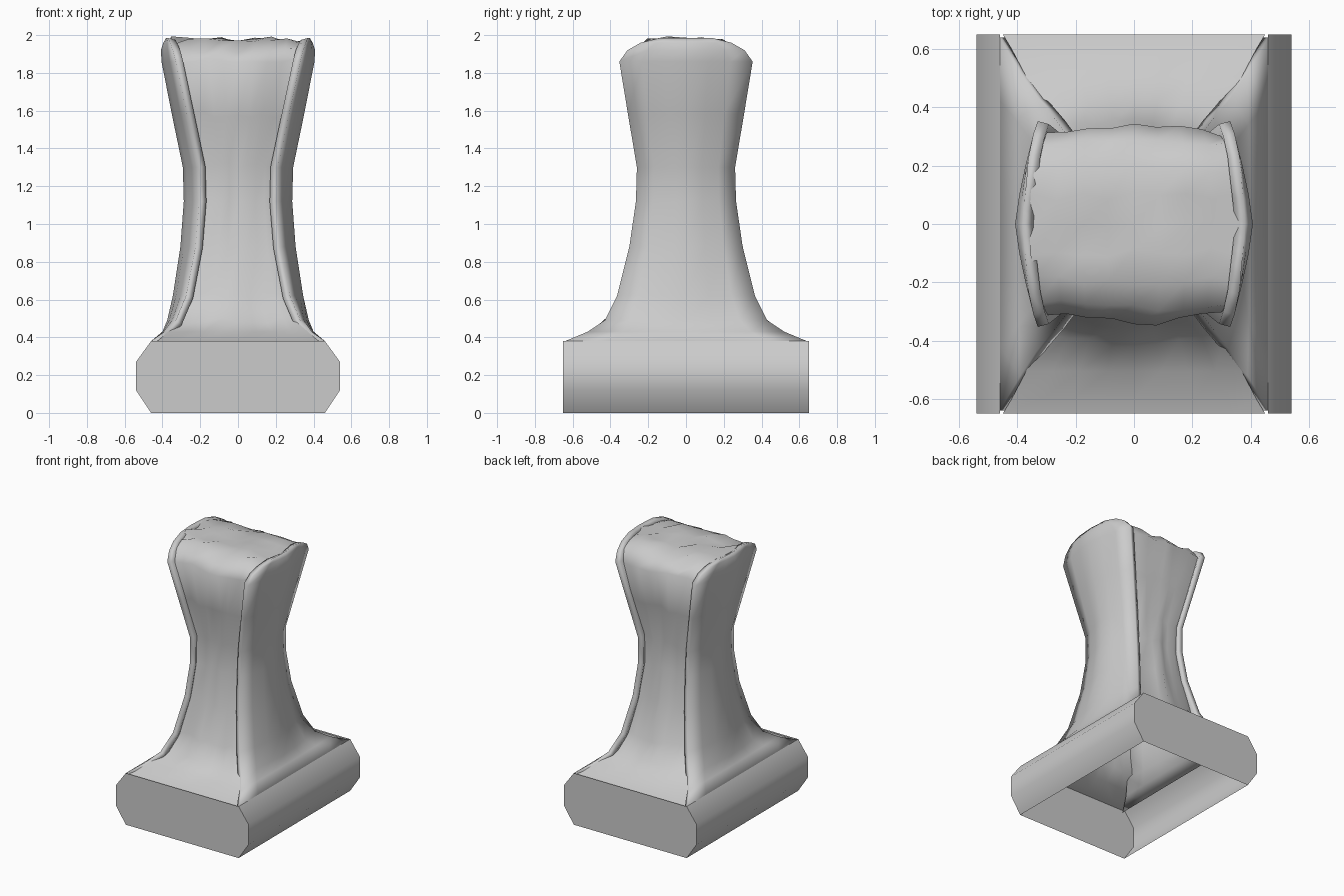
import bpy, bmesh, math, random
from mathutils import Vector

random.seed(4)
if "Cube" in bpy.data.objects:
    bpy.data.objects.remove(bpy.data.objects["Cube"], do_unlink=True)

grey = bpy.data.materials.new("light_grey")
grey.use_nodes = True
COLOR = (0.6, 0.6, 0.6, 1)
grey.diffuse_color = COLOR
grey.node_tree.nodes["Principled BSDF"].inputs["Base Color"].default_value = COLOR


def finish(name, bm, angle):
    mesh = bpy.data.meshes.new(name)
    bm.to_mesh(mesh)
    bm.free()
    mesh.materials.append(grey)
    obj = bpy.data.objects.new(name, mesh)
    bpy.context.collection.objects.link(obj)
    bpy.ops.object.select_all(action='DESELECT')
    obj.select_set(True)
    bpy.context.view_layer.objects.active = obj
    bpy.ops.object.shade_smooth_by_angle(angle=math.radians(angle))
    return obj


def grid(name, rows, angle=50, flip=False):
    """Skin a list of equally long point rows."""
    bm = bmesh.new()
    vs = [[bm.verts.new(p) for p in row] for row in rows]
    for a, b in zip(vs, vs[1:]):
        for i in range(len(a) - 1):
            quad = [a[i], a[i + 1], b[i + 1], b[i]]
            bm.faces.new(quad[::-1] if flip else quad)
    return finish(name, bm, angle)


# Base: two chamfered long sides and two flat ends, open underneath
SIDE = [(0.46, 0), (0.54, 0.12), (0.54, 0.27), (0.46, 0.38)]
END = 0.65
for side, s in (("left", 1), ("right", -1)):
    grid("base_side_" + side,
         [[(s * x, y, z) for y in (-END, END)] for x, z in SIDE], 60, s < 0)
for name, y in (("front", -END), ("back", END)):
    bm = bmesh.new()
    ring = [(x, z) for x, z in SIDE] + [(-x, z) for x, z in SIDE[::-1]]
    f = bm.faces.new([bm.verts.new((x, y, z)) for x, z in ring])
    if y > 0:
        f.normal_flip()
    finish("base_end_" + name, bm, 30)

# Side panels: height, half depth, x at the middle, x at the edges
LEVELS = [(0.38, 0.64, 0.46, 0.46), (0.43, 0.52, 0.40, 0.39),
          (0.49, 0.43, 0.375, 0.33), (0.62, 0.365, 0.345, 0.275),
          (0.88, 0.30, 0.305, 0.225), (1.12, 0.265, 0.287, 0.205),
          (1.30, 0.26, 0.292, 0.21), (1.58, 0.307, 0.35, 0.27),
          (1.86, 0.353, 0.405, 0.33), (1.92, 0.31, 0.408, 0.345),
          (1.96, 0.24, 0.395, 0.36), (1.985, 0.14, 0.38, 0.37)]
STEPS = (-1, -0.66, -0.33, 0, 0.33, 0.66, 1)
for side, s in (("left", 1), ("right", -1)):
    rows = [[(s * (xc + (xe - xc) * abs(t) ** 1.3), t * d, z) for t in STEPS]
            for z, d, xc, xe in LEVELS]
    panel = grid("side_panel_" + side, rows, 50, s < 0)
    mod = panel.modifiers.new("thickness", 'SOLIDIFY')
    mod.thickness = 0.04
    mod.offset = -1

# Lumpy core: one band up the front, over the top and down the back
half = [(0.65, 0.37, 0.45), (0.60, 0.385, 0.42)]
half += [(d - 0.015, z, xe - 0.02) for z, d, xc, xe in LEVELS[1:9]]
half += [(0.29, 1.92, 0.335), (0.20, 1.965, 0.345), (0.10, 1.975, 0.355)]
path = [(-y, z, w) for y, z, w in half] + [(0, 1.975, 0.36)] + half[::-1]
rows = []
for k, (y, z, w) in enumerate(path):
    row = []
    for i in range(9):
        t = i / 4 - 1
        pull = 1 - 0.08 * t * t
        p = Vector((t * w, y * pull if z > 0.45 else y, z))
        if z > 0.45:
            p.y += random.uniform(-0.016, 0.012) * (1 if y > 0 else -1)
            p.z += random.uniform(-0.018, 0.02)
        row.append(p)
    rows.append(row)
grid("lumpy_core", rows, 60)
